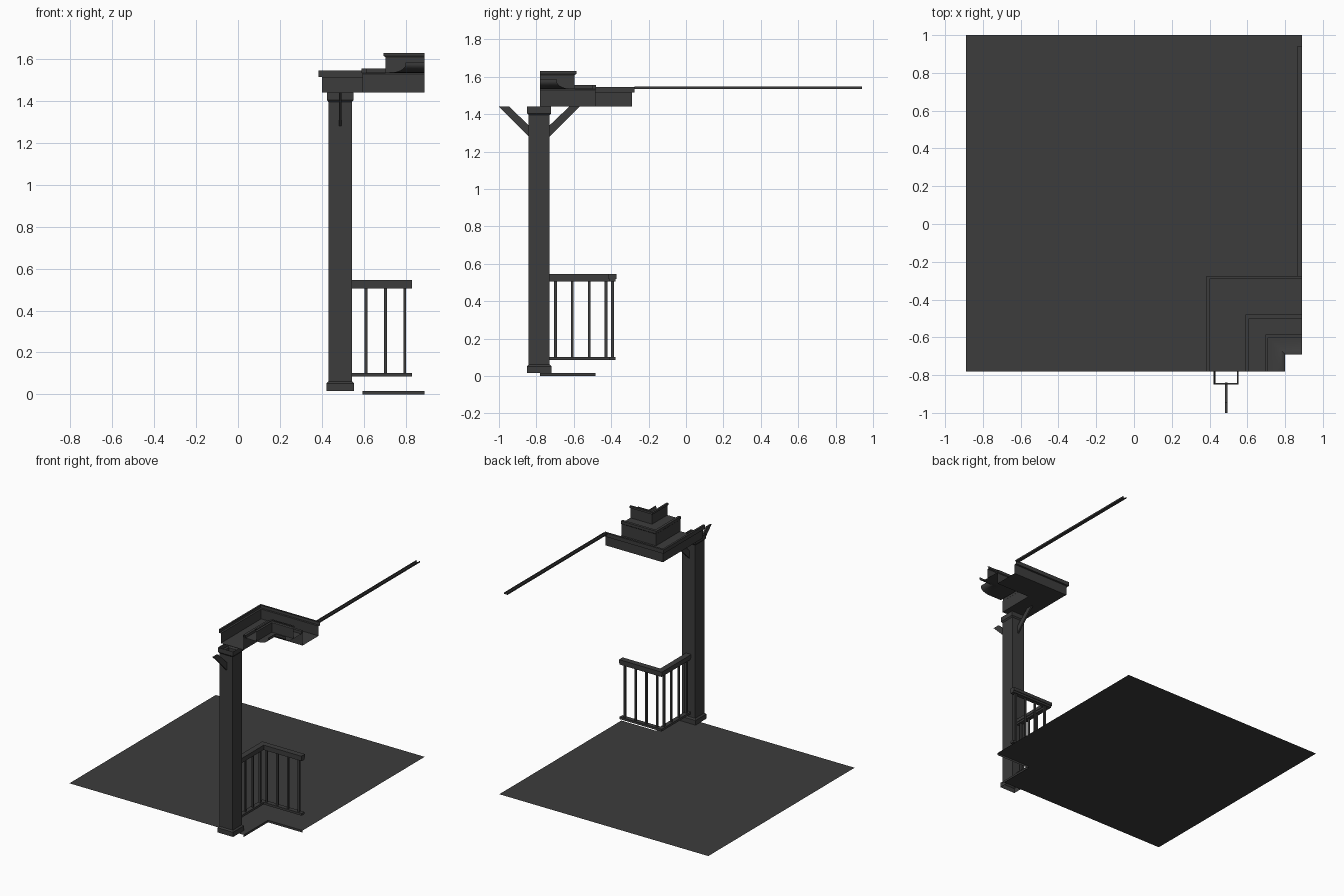
import bpy, bmesh, math

if "Cube" in bpy.data.objects:
    bpy.data.objects.remove(bpy.data.objects["Cube"], do_unlink=True)

# One dark grey for everything
grey = bpy.data.materials.new("dark grey")
grey.use_nodes = True
COLOUR = (0.045, 0.045, 0.045, 1)
grey.diffuse_color = COLOUR
grey.node_tree.nodes["Principled BSDF"].inputs["Base Color"].default_value = COLOUR

CX, CY = 0.89, -0.78    # corner the cornice and floor notch wrap around
FLOOR = 0.016


def finish(name, bm, smooth=False):
    mesh = bpy.data.meshes.new(name)
    bm.to_mesh(mesh)
    bm.free()
    mesh.materials.append(grey)
    obj = bpy.data.objects.new(name, mesh)
    bpy.context.collection.objects.link(obj)
    if smooth:
        bpy.ops.object.select_all(action='DESELECT')
        obj.select_set(True)
        bpy.context.view_layer.objects.active = obj
        bpy.ops.object.shade_smooth_by_angle(angle=math.radians(35))
    return obj


def loft(name, rings, closed=False, smooth=False):
    """Skin a list of equal-length point rows."""
    bm = bmesh.new()
    rows = [[bm.verts.new(p) for p in ring] for ring in rings]
    n = len(rows[0])
    for a, b in zip(rows, rows[1:]):
        for i in range(n if closed else n - 1):
            j = (i + 1) % n
            bm.faces.new((a[i], a[j], b[j], b[i]))
    return finish(name, bm, smooth)


def corner_sweep(name, profile, smooth=False):
    """Sweep (distance from corner, height) points round the L corner."""
    rings = [[(CX, CY + u, z), (CX - u, CY + u, z), (CX - u, CY, z)] for u, z in profile]
    return loft(name, rings, smooth=smooth)


def box(name, x0, x1, y0, y1, z0, z1):
    bm = bmesh.new()
    bmesh.ops.create_cube(bm, size=1)
    for v in bm.verts:
        v.co = (x1 if v.co.x > 0 else x0, y1 if v.co.y > 0 else y0, z1 if v.co.z > 0 else z0)
    return finish(name, bm)


def prism(name, outline, x0, x1):
    """Extrude a (y, z) outline along x."""
    bm = bmesh.new()
    face = bm.faces.new([bm.verts.new((x0, y, z)) for y, z in outline])
    out = bmesh.ops.extrude_face_region(bm, geom=[face])
    for v in out["geom"]:
        if isinstance(v, bmesh.types.BMVert):
            v.co.x = x1
    bmesh.ops.recalc_face_normals(bm, faces=bm.faces)
    return finish(name, bm)


# Floor sheet with a notched corner, and the thin riser along the notch
bm = bmesh.new()
NOTCH = 0.295
outline = [(-CX, CY), (CX - NOTCH, CY), (CX - NOTCH, CY + NOTCH),
           (CX, CY + NOTCH), (CX, 1), (-CX, 1)]
bm.faces.new([bm.verts.new((x, y, FLOOR)) for x, y in outline])
finish("floor", bm)
corner_sweep("floor_riser", [(NOTCH, FLOOR), (NOTCH, 0)])

# Hollow square post with a wider base and cap
PX, PY = 0.488, -0.785
post_profile = [(0.066, FLOOR), (0.066, 0.052), (0.056, 0.062), (0.056, 1.395),
                (0.064, 1.405), (0.064, 1.44)]
loft("post", [[(PX + sx * r, PY + sy * r, z) for sx, sy in ((-1, -1), (1, -1), (1, 1), (-1, 1))]
              for r, z in post_profile], closed=True)

# Diagonal braces in front of and behind the post
for side, name in ((-1, "front_brace"), (1, "back_brace")):
    prism(name, [(PY + side * d, z) for d, z in
                 ((0.055, 1.28), (0.215, 1.44), (0.16, 1.44), (0.055, 1.34))],
          PX - 0.006, PX + 0.006)

# Eave: open trough with outer lip, then the inner frieze and its rim
corner_sweep("eave_trough", [(0.49, 1.545), (0.505, 1.545), (0.505, 1.515),
                             (0.49, 1.515), (0.49, 1.44), (0.295, 1.44)])
corner_sweep("frieze", [(0.295, 1.44), (0.295, 1.53), (0.3, 1.535), (0.3, 1.555),
                        (0.28, 1.555), (0.28, 1.535), (0.185, 1.535)])

# Upper cornice: outer wall and a hollow cove curling up to the inner edge
corner_sweep("cornice_wall", [(0.185, 1.535), (0.185, 1.61), (0.195, 1.615),
                              (0.195, 1.63), (0.18, 1.63)])
cove = [(0.17 - 0.08 * math.sin(a), 1.575 - 0.04 * math.cos(a))
        for a in (i * math.pi / 16 for i in range(9))]
corner_sweep("cornice_cove", [(0.185, 1.535)] + cove + [(0.09, 1.585)], smooth=True)

# Long slim gutter running back from the eave
gutter = [(0.862, 1.547), (0.862, 1.535), (CX, 1.535), (CX, 1.547)]
loft("side_gutter", [[(x, y, z) for x, z in gutter] for y in (CY + 0.505, 0.94)])

# L-shaped railing: one run back from the post, one run across
RX, RY, X_END, Y_END = 0.488, -0.393, 0.83, -0.73
for part, half, z0, z1 in (("hand_rail", 0.022, 0.52, 0.545),
                           ("under_rail", 0.017, 0.505, 0.52),
                           ("bottom_rail", 0.017, 0.085, 0.102)):
    box("side_" + part, RX - half, RX + half, Y_END, RY + half, z0, z1)
    box("cross_" + part, RX + half, X_END, RY - half, RY + half, z0, z1)

# Balusters at even spacing on both runs
B = 0.007
for i in range(4):
    y = -0.698 + 0.09 * i
    box(f"side_baluster_{i + 1}", RX - B, RX + B, y - B, y + B, 0.102, 0.505)
    x = 0.52 + 0.092 * i
    box(f"cross_baluster_{i + 1}", x - B, x + B, RY - B, RY + B, 0.102, 0.505)
